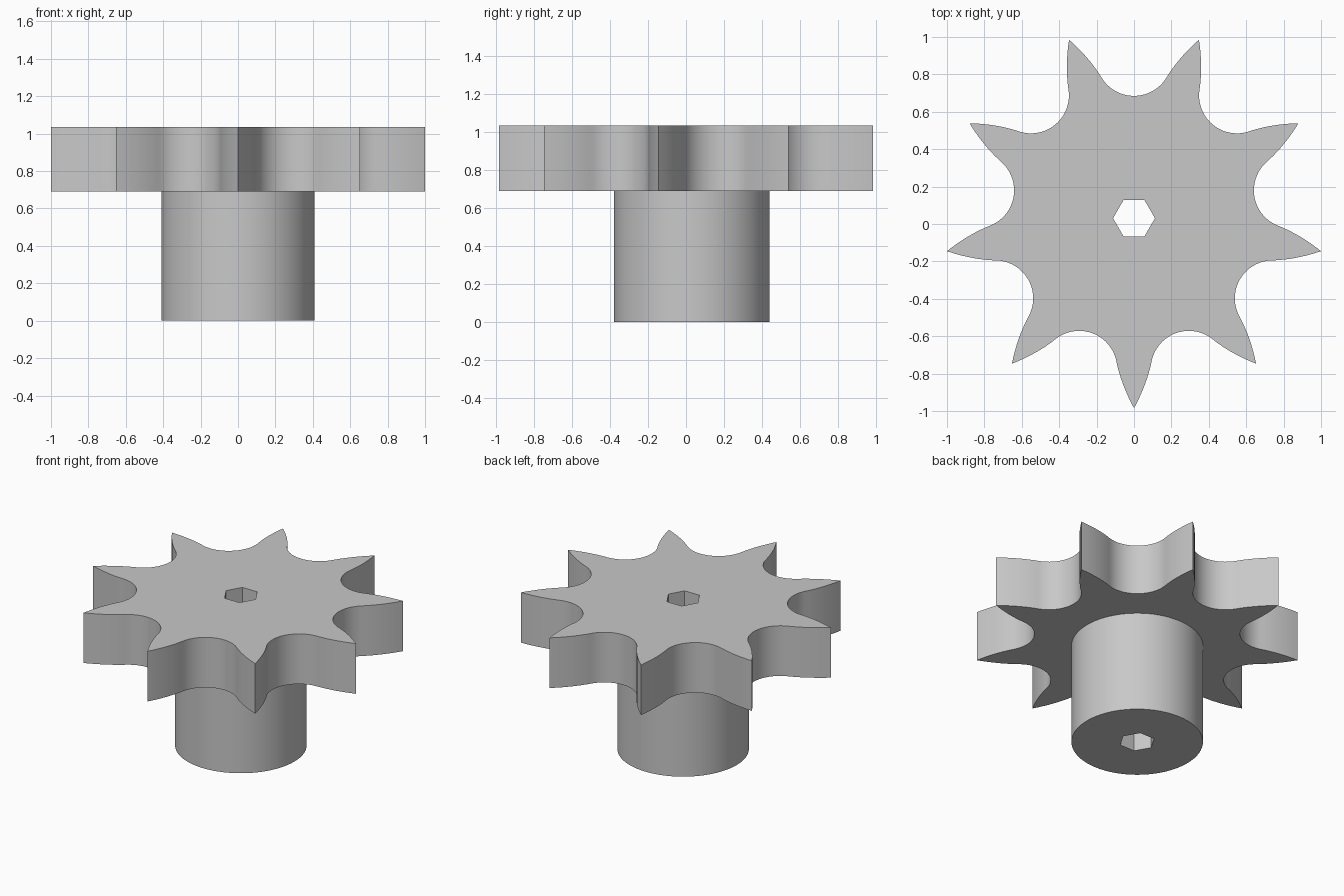
import bpy, bmesh, math
from mathutils import Vector

if "Cube" in bpy.data.objects:
    bpy.data.objects.remove(bpy.data.objects["Cube"])

TEETH = 9
CY = 0.031                      # wheel axis position in y
Z_HUB, Z_TOP = 0.69, 1.035      # underside and top of the toothed wheel
TIP_R, ROLLER_PITCH, ROLLER_R = 1.0154, 0.857, 0.203
HUB_R, BORE_R = 0.41, 0.112


def half_tooth():
    """Flank from the valley floor to the tip as (along axis, sideways)."""
    step = math.pi / TEETH
    c = Vector((math.cos(step), math.sin(step))) * ROLLER_PITCH
    pts = []
    for i in range(13):         # round roller seat
        a = math.radians(200 + 57 * i / 12)
        pts.append(c + ROLLER_R * Vector((math.cos(a), math.sin(a))))
    p0, p1, p2 = pts[-1], Vector((0.885, 0.071)), Vector((TIP_R, 0))
    for i in range(1, 11):      # bulging flank up to the pointed tip
        t = i / 10
        pts.append(p0 * (1 - t) ** 2 + p1 * 2 * t * (1 - t) + p2 * t * t)
    return pts


def wheel_outline():
    half = half_tooth()
    tooth = [(u, -v) for u, v in half] + [(u, v) for u, v in reversed(half[1:-1])]
    out = []
    for k in range(TEETH):
        a = -math.pi / 2 + k * 2 * math.pi / TEETH
        ca, sa = math.cos(a), math.sin(a)
        out += [(u * ca - v * sa, u * sa + v * ca) for u, v in tooth]
    return out


def polygon(r, n):
    return [(r * math.cos(2 * math.pi * i / n), r * math.sin(2 * math.pi * i / n))
            for i in range(n)]


bm = bmesh.new()


def ring(points, z):
    return [bm.verts.new((x, y + CY, z)) for x, y in points]


def wall(a, b):
    n = len(a)
    for i in range(n):
        j = (i + 1) % n
        bm.faces.new((a[i], a[j], b[j], b[i]))


def cap(outer, inner):
    """Flat face between an outer and an inner ring."""
    edges = [bm.edges.get((r[i - 1], r[i])) for r in (outer, inner) for i in range(len(r))]
    bmesh.ops.triangle_fill(bm, edges=edges, use_beauty=True, use_dissolve=False)


# rings for the toothed wheel, hub and hexagonal through bore
outline, circle, hexagon = wheel_outline(), polygon(HUB_R, 72), polygon(BORE_R, 6)
wheel_low, wheel_top = ring(outline, Z_HUB), ring(outline, Z_TOP)
hub_low, hub_top = ring(circle, 0), ring(circle, Z_HUB)
bore_low, bore_top = ring(hexagon, 0), ring(hexagon, Z_TOP)

for low, top in ((wheel_low, wheel_top), (hub_low, hub_top), (bore_low, bore_top)):
    wall(low, top)
cap(wheel_top, bore_top)        # top of wheel
cap(wheel_low, hub_top)         # underside of wheel around the hub
cap(hub_low, bore_low)          # end of hub
bmesh.ops.recalc_face_normals(bm, faces=bm.faces)

mesh = bpy.data.meshes.new("sprocket_with_hub")
bm.to_mesh(mesh)
bm.free()
obj = bpy.data.objects.new("sprocket_with_hub", mesh)
bpy.context.collection.objects.link(obj)

grey = bpy.data.materials.new("plain grey")
grey.diffuse_color = (0.58, 0.58, 0.58, 1)
grey.use_nodes = True
grey.node_tree.nodes["Principled BSDF"].inputs["Base Color"].default_value = grey.diffuse_color
mesh.materials.append(grey)

bpy.context.view_layer.objects.active = obj
obj.select_set(True)
bpy.ops.object.shade_smooth_by_angle(angle=math.radians(30))
